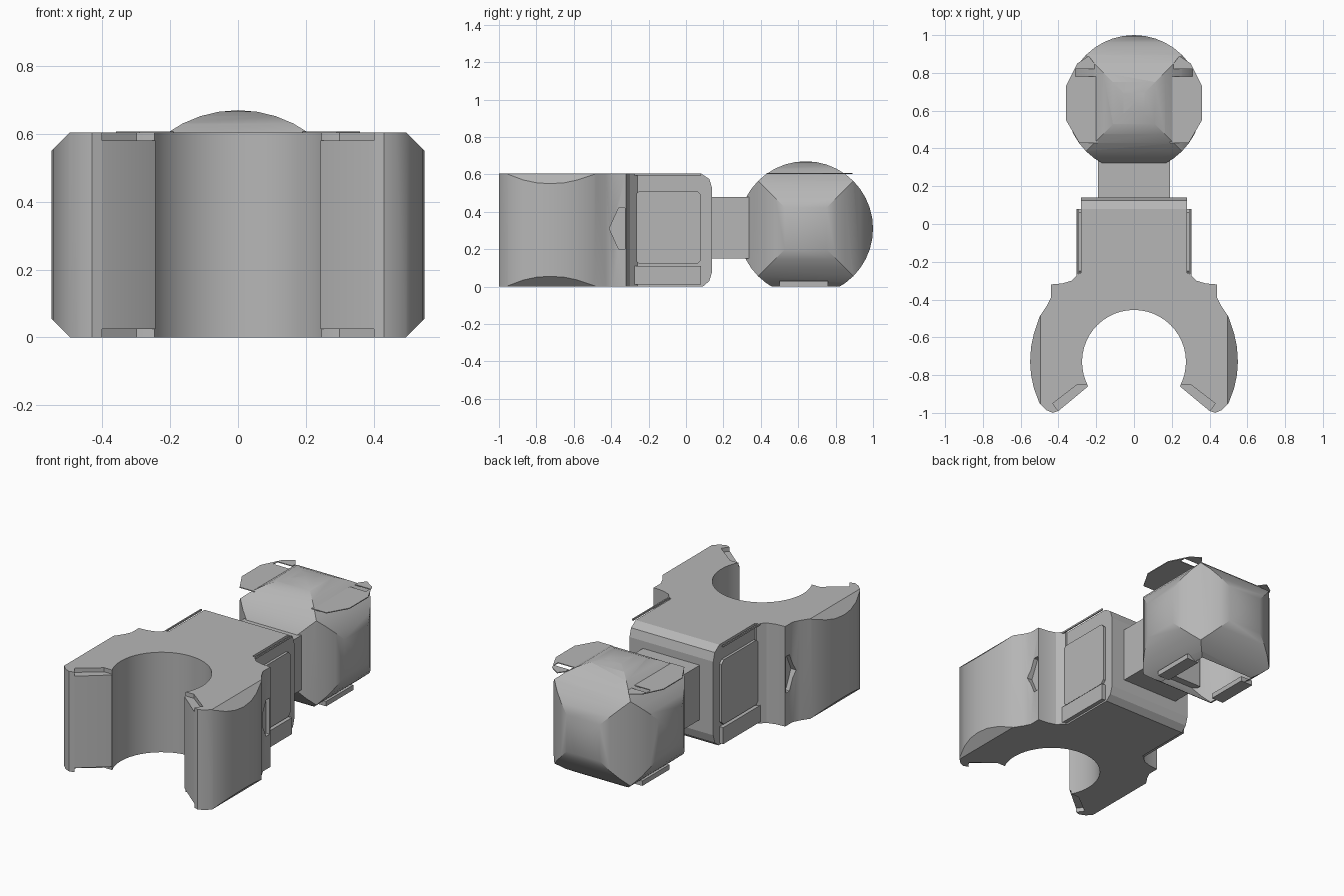
import bpy, bmesh, math
from mathutils import Matrix

cube = bpy.data.objects.get("Cube")
if cube:
    bpy.data.objects.remove(cube, do_unlink=True)

grey = bpy.data.materials.new("plain grey")
grey.use_nodes = True
tone = (0.47, 0.47, 0.47, 1)
grey.diffuse_color = tone
grey.node_tree.nodes["Principled BSDF"].inputs["Base Color"].default_value = tone

HEIGHT = 0.605


def finish(name, bm):
    bmesh.ops.recalc_face_normals(bm, faces=bm.faces)
    mesh = bpy.data.meshes.new(name)
    bm.to_mesh(mesh)
    bm.free()
    mesh.materials.append(grey)
    obj = bpy.data.objects.new(name, mesh)
    bpy.context.collection.objects.link(obj)
    return obj


def prism(name, points, low, high, axis="z"):
    """Extrude a profile: xy along z, xz along y, or yz along x."""
    place = {"z": lambda a, b, t: (a, b, t),
             "y": lambda a, b, t: (a, t, b),
             "x": lambda a, b, t: (t, a, b)}[axis]
    bm = bmesh.new()
    rings = [[bm.verts.new(place(a, b, t)) for a, b in points] for t in (low, high)]
    for ring in rings:
        bm.faces.new(ring)
    for i in range(len(points)):
        j = (i + 1) % len(points)
        bm.faces.new((rings[0][i], rings[0][j], rings[1][j], rings[1][i]))
    return finish(name, bm)


def box(name, x, y, z):
    return prism(name, [(x[0], y[0]), (x[1], y[0]), (x[1], y[1]), (x[0], y[1])], *z)


def cylinder(name, axis):
    bm = bmesh.new()
    bmesh.ops.create_cone(bm, cap_ends=True, segments=40, radius1=0.36,
                          radius2=0.36, depth=1)
    if axis != "Z":
        bm.transform(Matrix.Rotation(math.pi / 2, 4, "Y" if axis == "X" else "X"))
    bm.transform(Matrix.Translation((0, 0.64, 0.31)))
    return finish(name, bm)


def carve(obj, tool, operation="DIFFERENCE"):
    mod = obj.modifiers.new("carve", "BOOLEAN")
    mod.operation = operation
    mod.solver = "EXACT"
    mod.object = tool
    bpy.context.view_layer.objects.active = obj
    bpy.ops.object.modifier_apply(modifier=mod.name)
    bpy.data.objects.remove(tool, do_unlink=True)


def flip(points, side):
    return [(side * x, y) for x, y in points]


def span(side, a, b):
    return sorted((side * a, side * b))


# Clip: half outline from the inner hole, around the jaw tip, to the shoulder
hole = [(0.275 * math.sin(t), -0.73 + 0.275 * math.cos(t))
        for t in [math.radians(i * 118 / 16) for i in range(17)]]
outer = [(0.40, -0.99), (0.43, -1.0), (0.465, -0.985), (0.50, -0.95),
         (0.53, -0.87), (0.545, -0.80), (0.55, -0.73), (0.545, -0.65),
         (0.53, -0.58), (0.50, -0.49), (0.46, -0.43), (0.44, -0.39),
         (0.44, -0.32), (0.38, -0.315), (0.33, -0.30), (0.29, -0.26)]
half = hole + outer
clip = prism("clip_jaws", half + flip(half[:0:-1], -1), 0, HEIGHT)

# Slanted top and bottom edges on the outside of the jaws
bevel = [(0.495, 0), (0.55, 0.055), (0.55, 0.55), (0.495, HEIGHT)]
carve(clip, prism("bevel_tool", bevel + flip(bevel[::-1], -1), -1.2, 0, "y"), "INTERSECT")

# Shallow recesses at the jaw tips and pointed notches in the shoulders
tip = [(0.20, -0.87), (0.25, -0.85), (0.30, -0.85), (0.43, -0.95), (0.38, -1.02)]
notch = [(-0.41, 0.31), (-0.36, 0.42), (-0.325, 0.42), (-0.325, 0.20), (-0.36, 0.20)]
for side in (-1, 1):
    for low, high in ((-0.1, 0.025), (0.58, 0.7)):
        carve(clip, prism("tip_tool", flip(tip, side), low, high))
    carve(clip, prism("notch_tool", notch, *span(side, 0.415, 0.5), "x"))

# Central block with a rounded rear edge
block = [(-0.30, 0), (0.09, 0), (0.125, 0.03), (0.14, 0.08),
         (0.14, 0.525), (0.125, 0.575), (0.08, HEIGHT), (-0.30, HEIGHT)]
prism("centre_block", block, -0.28, 0.28, "x")

# Side panels, lower bars and fine upper rails on the block
panel = [(-0.27, 0.14), (-0.25, 0.12), (0.06, 0.12), (0.08, 0.14),
         (0.08, 0.49), (0.06, 0.51), (-0.25, 0.51), (-0.27, 0.49)]
for side, word in ((-1, "right"), (1, "left")):
    prism(word + "_side_panel", panel, *span(side, 0.27, 0.295), "x")
    box(word + "_lower_bar", span(side, 0.27, 0.305), (-0.28, 0.08), (0.01, 0.11))
    box(word + "_upper_rail", span(side, 0.297, 0.305), (-0.28, 0.08), (0.595, HEIGHT))

# Neck
box("neck", (-0.19, 0.19), (0.10, 0.36), (0.15, 0.48))

# Ball: three crossed cylinders, flattened underneath and towards the neck
ball = cylinder("ball", "Z")
carve(ball, cylinder("cross_tool", "X"), "INTERSECT")
carve(ball, cylinder("long_tool", "Y"), "INTERSECT")
carve(ball, box("trim_tool", (-1, 1), (0.31, 1.5), (0, 1)), "INTERSECT")

# Thin shelves beside the top of the ball and small feet below it
shelf = [(0.19, 0.43), (0.29, 0.43), (0.36, 0.55), (0.36, 0.73), (0.30, 0.85),
         (0.24, 0.89), (0.21, 0.85), (0.21, 0.82), (0.31, 0.82), (0.31, 0.78),
         (0.19, 0.78)]
for side, word in ((-1, "right"), (1, "left")):
    prism(word + "_shelf", flip(shelf, side), 0.602, 0.607)
    box(word + "_foot", span(side, 0.16, 0.24), (0.50, 0.76), (0, 0.03))

# Smooth shading on curved parts
for obj in (clip, ball):
    bpy.ops.object.select_all(action="DESELECT")
    obj.select_set(True)
    bpy.context.view_layer.objects.active = obj
    bpy.ops.object.shade_smooth_by_angle(angle=math.radians(28))
